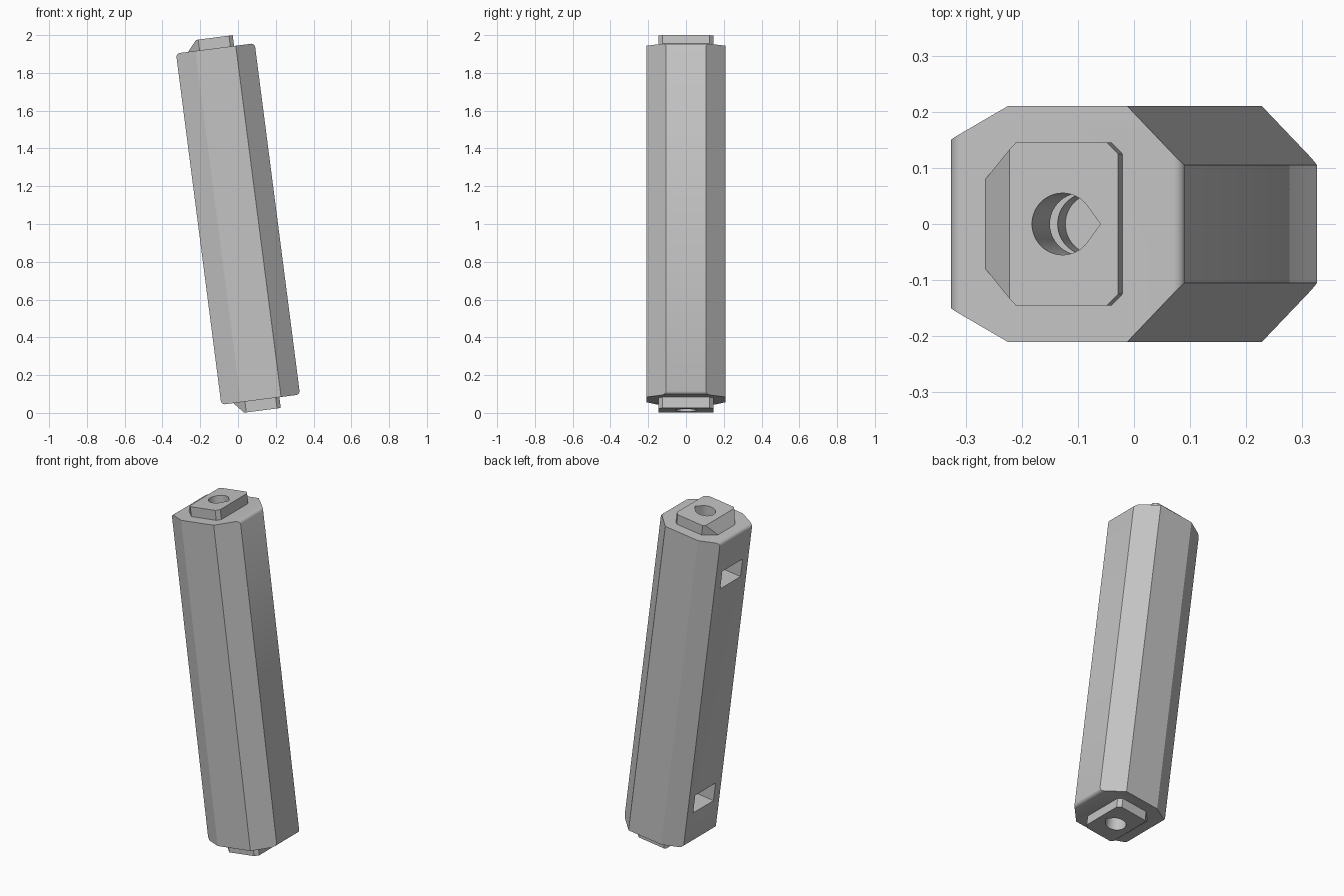
import bpy, bmesh, math
from mathutils import Matrix, Vector

if "Cube" in bpy.data.objects:
    bpy.data.objects.remove(bpy.data.objects["Cube"], do_unlink=True)

TILT = Matrix.Translation((0, 0, 1)) @ Matrix.Rotation(math.radians(-7.35), 4, 'Y')
BODY_END = 0.9375
TAB_END = 0.995

grey = bpy.data.materials.new("plain_grey")
grey.use_nodes = True
colour = (0.55, 0.55, 0.55, 1)
grey.diffuse_color = colour
grey.node_tree.nodes["Principled BSDF"].inputs["Base Color"].default_value = colour


def mirrored(half):
    """Close a half profile (x, y > 0) by mirroring it across y = 0."""
    return half + [(x, -y) for x, y in reversed(half) if y > 0]


def prism(name, profile, z0, z1, cuts=()):
    """Extrude a profile along z, then trim it with (point, normal) planes."""
    bm = bmesh.new()
    face = bm.faces.new([bm.verts.new((x, y, z0)) for x, y in profile])
    top = bmesh.ops.extrude_face_region(bm, geom=[face])["geom"]
    bmesh.ops.translate(bm, vec=(0, 0, z1 - z0),
                        verts=[v for v in top if isinstance(v, bmesh.types.BMVert)])
    for point, normal in cuts:
        res = bmesh.ops.bisect_plane(bm, geom=bm.verts[:] + bm.edges[:] + bm.faces[:],
                                     plane_co=point, plane_no=normal, clear_outer=True)
        bmesh.ops.holes_fill(bm, edges=[e for e in bm.edges if e.is_boundary])
    bmesh.ops.recalc_face_normals(bm, faces=bm.faces)
    mesh = bpy.data.meshes.new(name)
    bm.to_mesh(mesh)
    bm.free()
    mesh.materials.append(grey)
    obj = bpy.data.objects.new(name, mesh)
    bpy.context.collection.objects.link(obj)
    return obj


def carve(obj, cutters):
    """Subtract each cutter and bake the result."""
    for cutter in cutters:
        mod = obj.modifiers.new("cut", 'BOOLEAN')
        mod.operation = 'DIFFERENCE'
        mod.solver = 'EXACT'
        mod.object = cutter
    bpy.ops.object.select_all(action='DESELECT')
    obj.select_set(True)
    bpy.context.view_layer.objects.active = obj
    for mod in list(obj.modifiers):
        bpy.ops.object.modifier_apply(modifier=mod.name)


# Main bar: one side has wide 45 degree chamfers, the other shallow ones
body_profile = mirrored([(-0.21, 0.15), (-0.106, 0.21), (0.109, 0.21), (0.21, 0.105)])
fillet = 0.022
rounding = []
for sx in (-1, 1):
    for sz in (-1, 1):
        for angle in (22.5, 45, 67.5):
            n = Vector((sx * math.cos(math.radians(angle)), 0, sz * math.sin(math.radians(angle))))
            centre = Vector((sx * (0.21 - fillet), 0, sz * (BODY_END - fillet)))
            rounding.append((centre + n * fillet, n))
body = prism("main_bar", body_profile, -BODY_END, BODY_END, rounding)

# Teardrop bolt bore profile
radius, tip = 0.055, 0.068
start = math.acos(radius / tip)
steps = 20
bore_profile = [(tip, 0)] + mirrored(
    [(radius * math.cos(start + (math.pi - start) * i / steps),
      radius * math.sin(start + (math.pi - start) * i / steps) if i < steps else 0)
     for i in range(steps + 1)])

tab_profile = mirrored([(-0.146, 0.08), (-0.084, 0.145), (0.08, 0.145), (0.1, 0.125)])
pocket_profile = mirrored([(-0.3, 0.095), (0.1, 0.095)])

# Each end: locating tab with a sloped side, bolt bore and nut pocket
parts, cutters = [body], []
for end, s in (("top", 1), ("bottom", -1)):
    slope = [(Vector((-0.146, 0, s * BODY_END)), Vector((-0.0575, 0, s * 0.051)))]
    tab = prism(end + "_locating_tab", tab_profile, s * (BODY_END - 0.01), s * TAB_END, slope)
    bore = prism(end + "_bore_cutter", bore_profile, s * 0.53, s * 1.1)
    pocket = prism(end + "_pocket_cutter", pocket_profile, s * 0.637, s * 0.745)
    carve(tab, [bore])
    carve(body, [bore, pocket])
    parts.append(tab)
    cutters += [bore, pocket]

for cutter in cutters:
    bpy.data.objects.remove(cutter, do_unlink=True)

# Lean the finished bar and shade it
for obj in parts:
    obj.data.transform(TILT)
    bpy.ops.object.select_all(action='DESELECT')
    obj.select_set(True)
    bpy.context.view_layer.objects.active = obj
    bpy.ops.object.shade_smooth_by_angle(angle=math.radians(25))
